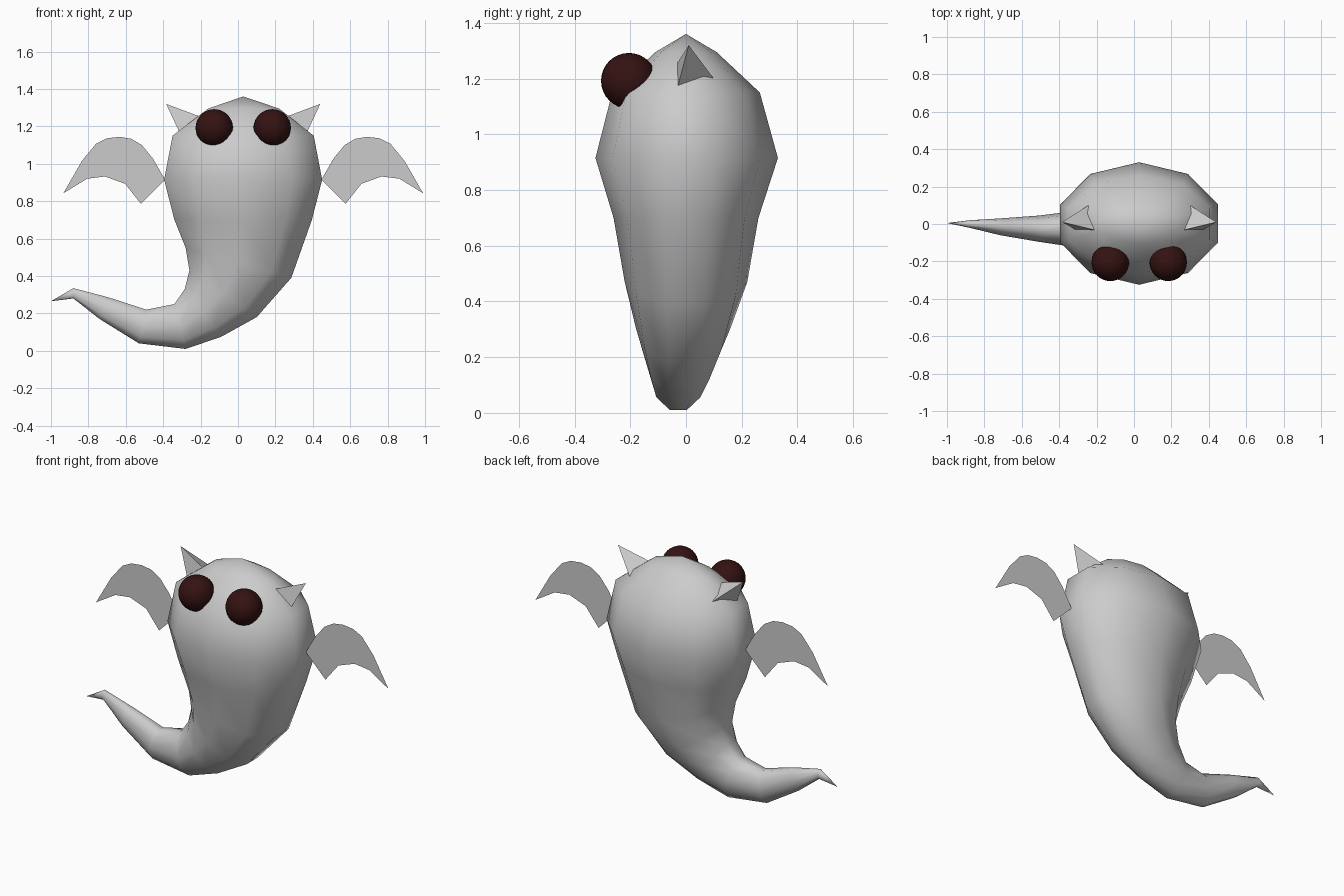
import bpy, bmesh, math
from mathutils import Vector

if "Cube" in bpy.data.objects:
    bpy.data.objects.remove(bpy.data.objects["Cube"])

CX = 0.028  # mirror plane of the body, horns and wings


def material(name, rgb):
    m = bpy.data.materials.new(name)
    m.diffuse_color = (*rgb, 1)
    m.use_nodes = True
    m.node_tree.nodes["Principled BSDF"].inputs["Base Color"].default_value = m.diffuse_color
    return m


GREY = material("pale grey", (0.6, 0.6, 0.6))
DARK = material("dark red", (0.035, 0.006, 0.006))


def make(name, verts, faces, mat, smooth=False, solid=True):
    me = bpy.data.meshes.new(name)
    me.from_pydata([tuple(v) for v in verts], [], faces)
    if solid:
        bm = bmesh.new()
        bm.from_mesh(me)
        bmesh.ops.recalc_face_normals(bm, faces=bm.faces)
        bm.to_mesh(me)
        bm.free()
    me.materials.append(mat)
    me.polygons.foreach_set("use_smooth", [smooth] * len(me.polygons))
    ob = bpy.data.objects.new(name, me)
    bpy.context.collection.objects.link(ob)
    return ob


# Body: ten-sided rings, each (left x, left z, right x, right z, back y, front y)
rings = [
    (-0.16, 1.295, 0.22, 1.295, 0.11, -0.11),
    (-0.35, 1.15, 0.405, 1.15, 0.265, -0.265),
    (-0.395, 0.915, 0.45, 0.915, 0.33, -0.325),
    (-0.34, 0.70, 0.395, 0.70, 0.26, -0.26),
    (-0.28, 0.55, 0.285, 0.39, 0.22, -0.22),
    (-0.26, 0.43, 0.10, 0.18, 0.16, -0.18),
    (-0.285, 0.33, -0.09, 0.075, 0.11, -0.15),
    (-0.34, 0.25, -0.28, 0.01, 0.07, -0.125),
    (-0.49, 0.22, -0.53, 0.04, 0.045, -0.095),
    (-0.69, 0.285, -0.74, 0.17, 0.03, -0.06),
    (-0.88, 0.335, -0.88, 0.28, 0.02, -0.02),
]
N = 10
verts = []
for lx, lz, rx, rz, yb, yf in rings:
    c = Vector(((lx + rx) / 2, (yb + yf) / 2, (lz + rz) / 2))
    u = Vector((rx - lx, 0, rz - lz)) / 2 / math.cos(math.radians(18))
    v = Vector((0, (yb - yf) / 2, 0))
    for i in range(N):
        a = math.radians(18) + 2 * math.pi * i / N
        verts.append(c + u * math.cos(a) + v * math.sin(a))
faces = []
for r in range(len(rings) - 1):
    for i in range(N):
        j = (i + 1) % N
        faces.append((r * N + i, r * N + j, (r + 1) * N + j, (r + 1) * N + i))
top, tip, last = len(verts), len(verts) + 1, (len(rings) - 1) * N
verts += [Vector((CX, 0, 1.36)), Vector((-1.0, 0.005, 0.265))]
for i in range(N):
    j = (i + 1) % N
    faces += [(top, i, j), (tip, last + i, last + j)]
make("body", verts, faces, GREY, smooth=True)

# Paired parts, given as offsets from the mirror plane
horn = [(0.412, 0.01, 1.32), (0.225, -0.035, 1.25), (0.272, 0.10, 1.20), (0.342, -0.03, 1.17)]
wing = [(0.418, 0.915), (0.482, 1.027), (0.542, 1.10), (0.60, 1.134), (0.662, 1.144),
        (0.73, 1.136), (0.787, 1.107), (0.862, 1.016), (0.962, 0.842), (0.90, 0.88),
        (0.835, 0.92), (0.739, 0.932), (0.632, 0.893), (0.547, 0.786)]
for side, s in (("left", -1), ("right", 1)):
    make(side + "_horn", [(CX + s * x, y, z) for x, y, z in horn],
         [(0, 1, 2), (0, 2, 3), (0, 3, 1), (1, 3, 2)], GREY)
    make(side + "_wing", [(CX + s * x, 0, z) for x, z in wing],
         [tuple(range(len(wing)))], GREY, solid=False)

    # Eye: smooth ball sunk into the face
    bpy.ops.mesh.primitive_uv_sphere_add(segments=32, ring_count=16, radius=0.1,
                                         location=(CX + s * 0.155, -0.205, 1.192))
    eye = bpy.context.object
    eye.name = side + "_eye"
    eye.data.materials.append(DARK)
    bpy.ops.object.shade_smooth()
